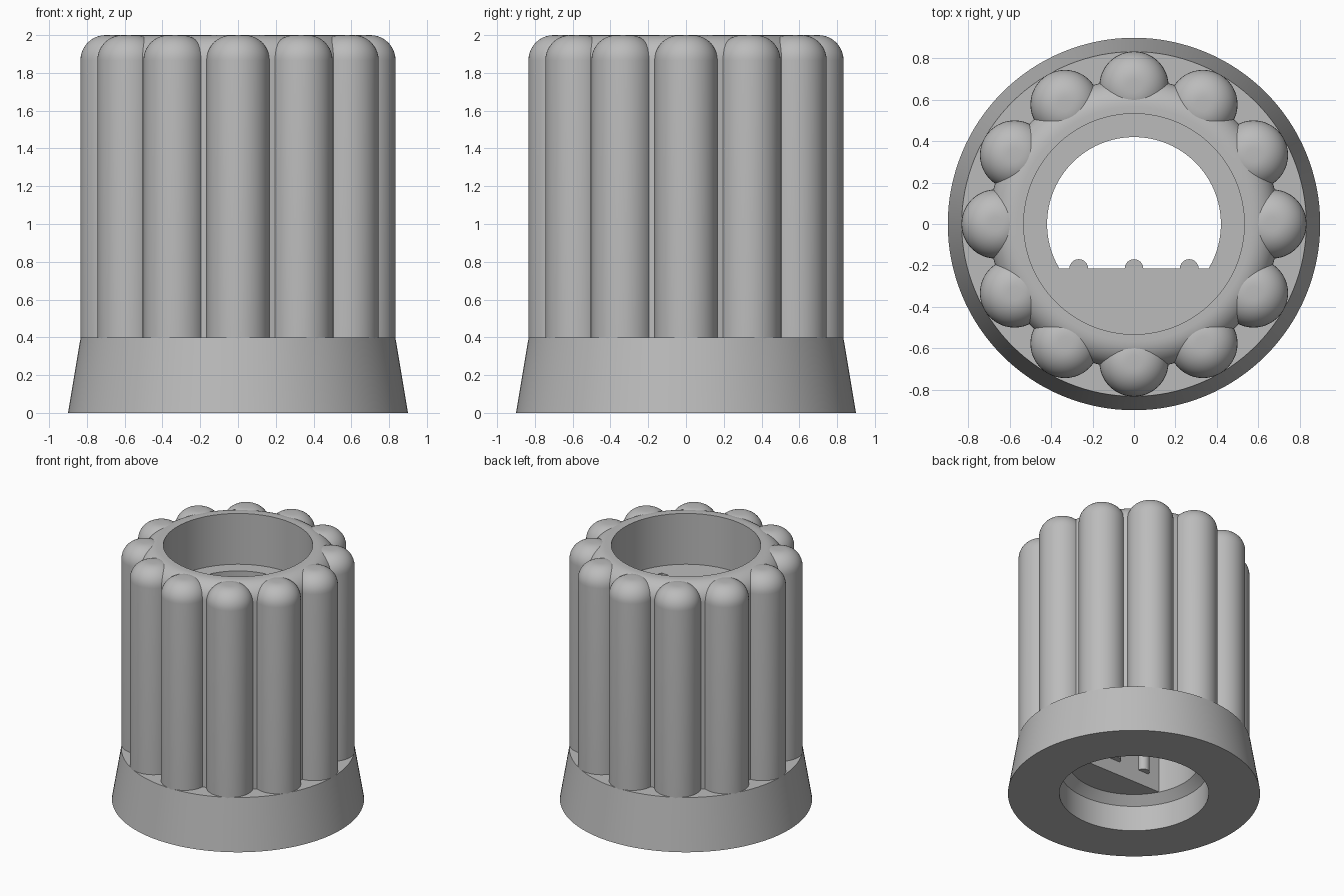
import bpy, bmesh, math
from mathutils import Matrix

if "Cube" in bpy.data.objects:
    bpy.data.objects.remove(bpy.data.objects["Cube"], do_unlink=True)

grey = bpy.data.materials.new("plain grey")
grey.use_nodes = True
COLOUR = (0.5, 0.5, 0.5, 1)
grey.diffuse_color = COLOUR
grey.node_tree.nodes["Principled BSDF"].inputs["Base Color"].default_value = COLOUR


def finish(name, bm):
    bmesh.ops.remove_doubles(bm, verts=bm.verts, dist=0.0001)
    bmesh.ops.recalc_face_normals(bm, faces=bm.faces)
    mesh = bpy.data.meshes.new(name)
    bm.to_mesh(mesh)
    bm.free()
    mesh.materials.append(grey)
    obj = bpy.data.objects.new(name, mesh)
    bpy.context.collection.objects.link(obj)
    bpy.ops.object.select_all(action="DESELECT")
    bpy.context.view_layer.objects.active = obj
    obj.select_set(True)
    bpy.ops.object.shade_smooth_by_angle(angle=math.radians(30))
    return obj


def lathe(profile, steps, closed):
    bm = bmesh.new()
    verts = [bm.verts.new((r, 0, z)) for r, z in profile]
    edges = [bm.edges.new(pair) for pair in zip(verts, verts[1:])]
    if closed:
        edges.append(bm.edges.new((verts[-1], verts[0])))
    bmesh.ops.spin(bm, geom=verts + edges, axis=(0, 0, 1), cent=(0, 0, 0),
                   angle=math.tau, steps=steps, use_merge=True)
    return bm


def fillet(radius, top, size, steps=10):
    """Quarter round from the side wall to the flat top."""
    angles = [math.pi / 2 * i / steps for i in range(steps + 1)]
    return [(radius - size + size * math.cos(a), top - size + size * math.sin(a)) for a in angles]


def prism(outline, bottom, top):
    bm = bmesh.new()
    face = bm.faces.new([bm.verts.new((x, y, bottom)) for x, y in outline])
    grown = bmesh.ops.extrude_face_region(bm, geom=[face], use_keep_orig=True)
    moved = [v for v in grown["geom"] if isinstance(v, bmesh.types.BMVert)]
    bmesh.ops.translate(bm, verts=moved, vec=(0, 0, top - bottom))
    return bm


# Hollow body with flared skirt, rounded rim, socket and stepped bore
profile = [(0.533, 0), (0.9, 0), (0.833, 0.4), (0.7, 0.4)]
profile += fillet(0.7, 2, 0.133)
profile += [(0.533, 2), (0.533, 1.6), (0.42, 1.6), (0.42, 1.54), (0.467, 1.5),
            (0.467, 0.26), (0.533, 0.2)]
finish("knob_body", lathe(profile, 128, True))

# Twelve round-topped grip ribs, trimmed where they would enter the socket
for i in range(12):
    rib = lathe([(0.167, 0.39)] + fillet(0.167, 2, 0.133) + [(0, 2)], 48, False)
    for v in rib.verts:
        v.co.x = max(v.co.x + 0.667, 0.57)
    bmesh.ops.transform(rib, matrix=Matrix.Rotation(math.tau * i / 12, 4, "Z"), verts=rib.verts)
    finish(f"grip_rib_{i + 1}", rib)

# Flat side of the shaft hole
FLAT_Y = -0.215
radius = 0.48
half = math.acos(-FLAT_Y / radius)
arc = [-math.pi / 2 - half + 2 * half * i / 32 for i in range(33)]
finish("shaft_flat", prism([(radius * math.cos(a), radius * math.sin(a)) for a in arc], 0.26, 1.6))

# Three small ridges along the flat
for name, x in (("left", 0.267), ("middle", 0), ("right", -0.267)):
    ring = [math.tau * i / 24 for i in range(24)]
    finish(f"{name}_ridge", prism([(x + 0.045 * math.cos(a), FLAT_Y + 0.045 * math.sin(a))
                                   for a in ring], 0.37, 1.6))
